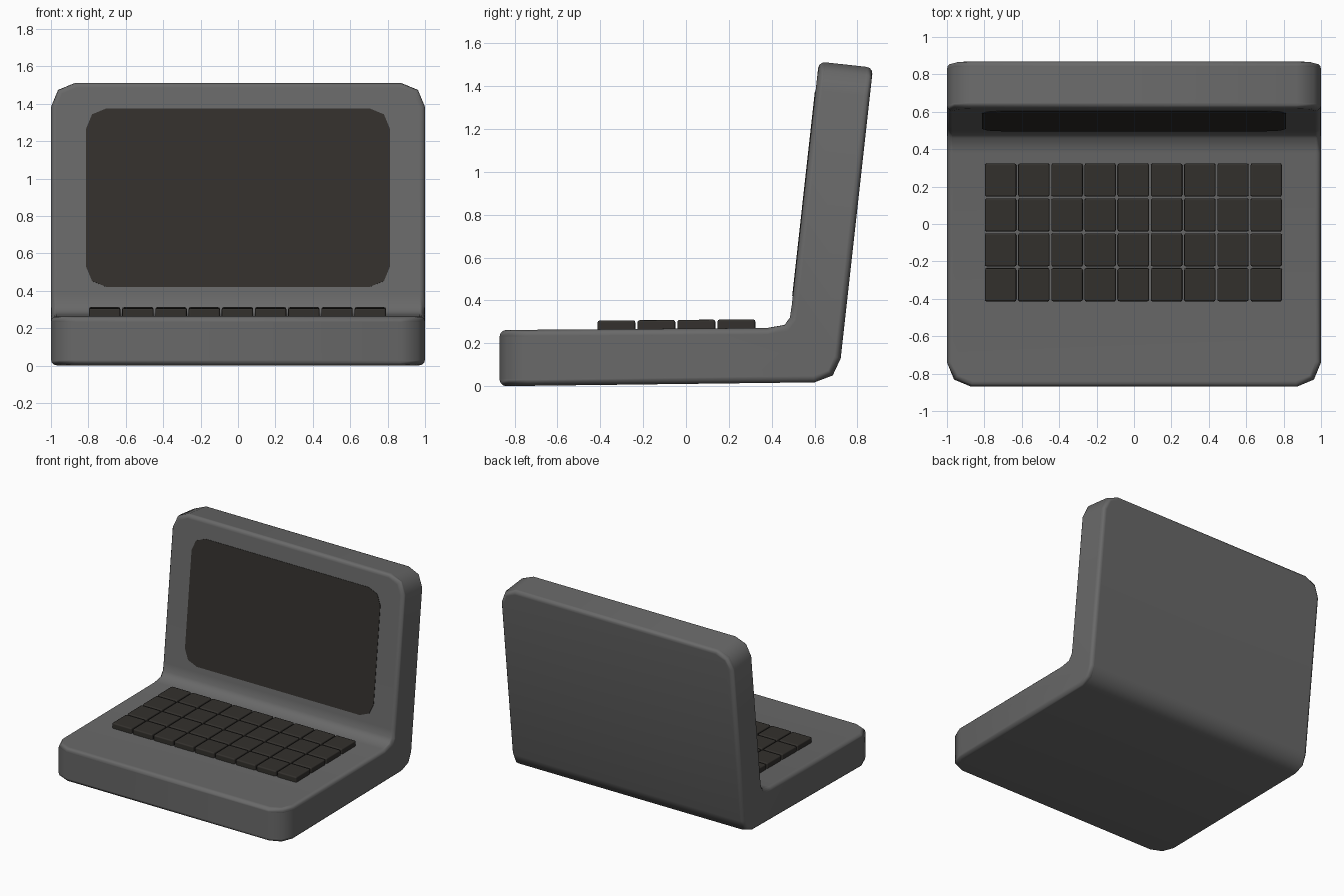
import bpy, bmesh, math
from mathutils import Matrix, Vector

if "Cube" in bpy.data.objects:
    bpy.data.objects.remove(bpy.data.objects["Cube"])


def material(name, c):
    m = bpy.data.materials.new(name)
    m.diffuse_color = (*c, 1)
    m.use_nodes = True
    m.node_tree.nodes["Principled BSDF"].inputs["Base Color"].default_value = m.diffuse_color
    return m


SHELL = material("shell_grey", (0.14, 0.14, 0.14))
DARK = material("dark_plastic", (0.033, 0.030, 0.026))


def finish(bm, name, mat, bevel, segments):
    """Turn a bmesh into a smooth-shaded object with rounded rims."""
    bmesh.ops.recalc_face_normals(bm, faces=bm.faces)
    me = bpy.data.meshes.new(name)
    bm.to_mesh(me)
    bm.free()
    me.materials.append(mat)
    ob = bpy.data.objects.new(name, me)
    bpy.context.collection.objects.link(ob)
    bpy.ops.object.select_all(action='DESELECT')
    ob.select_set(True)
    bpy.context.view_layer.objects.active = ob
    bpy.ops.object.shade_smooth_by_angle(angle=math.radians(50))
    if bevel:
        mod = ob.modifiers.new("rim", 'BEVEL')
        mod.width, mod.segments = bevel, segments
        mod.limit_method, mod.angle_limit = 'ANGLE', math.radians(60)
        mod.use_clamp_overlap = False
        mod.harden_normals = True
    return ob


def box(bm, size, centre, rot):
    mat = Matrix.Translation(centre) @ Matrix.Rotation(rot, 4, 'X') @ Matrix.Diagonal((*size, 1))
    return bmesh.ops.create_cube(bm, size=1, matrix=mat)["verts"]


# Body: bent side profile (y, z) extruded across the width
profile = [(-0.87, 0.0), (-0.87, 0.262), (0.38, 0.272), (0.46, 0.286), (0.485, 0.32),
           (0.494, 0.38), (0.62, 1.515), (0.873, 1.487), (0.722, 0.13), (0.685, 0.05), (0.60, 0.018)]
bm = bmesh.new()
side = bm.faces.new([bm.verts.new((-1, y, z)) for y, z in profile])
ext = bmesh.ops.extrude_face_region(bm, geom=[side])["geom"]
bmesh.ops.translate(bm, vec=(2, 0, 0), verts=[v for v in ext if isinstance(v, bmesh.types.BMVert)])
# round the front corners of the base and the top corners of the lid
corners = [e for e in bm.edges if abs(e.verts[0].co.x - e.verts[1].co.x) < 1e-4
           and (all(v.co.y < -0.8 for v in e.verts) or all(v.co.z > 1.4 for v in e.verts))]
bmesh.ops.bevel(bm, geom=corners, offset=0.13, segments=2, profile=0.5, affect='EDGES')
finish(bm, "laptop_body", SHELL, 0.03, 3)

# Screen: thin rounded panel lying on the leaning lid
bm = bmesh.new()
lean = -math.atan2(0.126, 1.135)
box(bm, (1.625, 0.006, 0.961), Vector((0, 0.5515, 0.8975)), lean)
short = [e for e in bm.edges if e.calc_length() < 0.01]
bmesh.ops.bevel(bm, geom=short, offset=0.11, segments=2, profile=0.5, affect='EDGES')
finish(bm, "screen", DARK, 0, 1)

# Keyboard: 9 x 4 low keys following the slight slope of the base
bm = bmesh.new()
for row in range(4):
    for col in range(9):
        y = -0.325 + row * 0.1867
        x = -0.003 + (col - 4) * 0.1775
        box(bm, (0.168, 0.177, 0.06), Vector((x, y, 0.277 + 0.008 * (y + 0.325))), 0.008)
finish(bm, "keyboard_keys", DARK, 0.01, 2)
